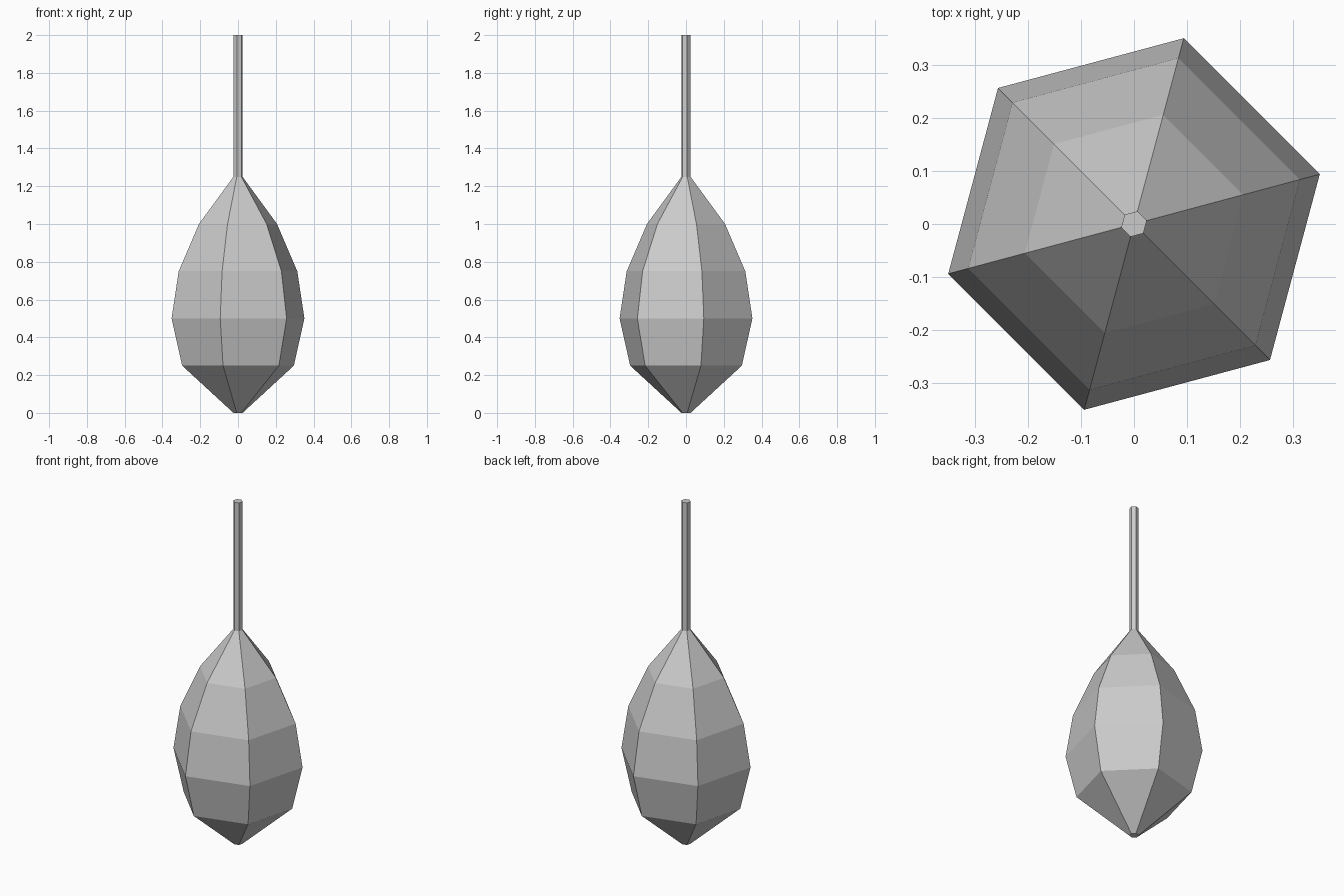
import bpy, bmesh, math

cube = bpy.data.objects.get("Cube")
if cube:
    bpy.data.objects.remove(cube, do_unlink=True)

SIDES = 6
TURN = math.radians(15)
ROD = 0.025

# Single grey finish
grey = bpy.data.materials.new("plain_grey")
colour = (0.6, 0.6, 0.6, 1)
grey.diffuse_color = colour
grey.use_nodes = True
grey.node_tree.nodes["Principled BSDF"].inputs["Base Color"].default_value = colour


def lathe(name, profile, cap_bottom=True, cap_top=True):
    """Six-sided solid from (radius, height) pairs, flat shaded."""
    bm = bmesh.new()
    rings = []
    for r, z in profile:
        angles = [TURN + math.tau * i / SIDES for i in range(SIDES)]
        rings.append([bm.verts.new((r * math.cos(a), r * math.sin(a), z)) for a in angles])
    for low, high in zip(rings, rings[1:]):
        for i in range(SIDES):
            j = (i + 1) % SIDES
            bm.faces.new((low[i], low[j], high[j], high[i]))
    if cap_bottom:
        bm.faces.new(rings[0][::-1])
    if cap_top:
        bm.faces.new(rings[-1])
    mesh = bpy.data.meshes.new(name)
    bm.to_mesh(mesh)
    bm.free()
    mesh.materials.append(grey)
    obj = bpy.data.objects.new(name, mesh)
    bpy.context.collection.objects.link(obj)
    return obj


# Faceted hanging body, tapering to both ends
lathe("body", [(ROD, 0), (0.306, 0.25), (0.364, 0.5), (0.325, 0.75),
               (0.214, 1), (ROD, 1.25)], cap_top=False)

# Thin rod rising from the body
lathe("rod", [(ROD, 1.25), (ROD, 2)], cap_bottom=False)
